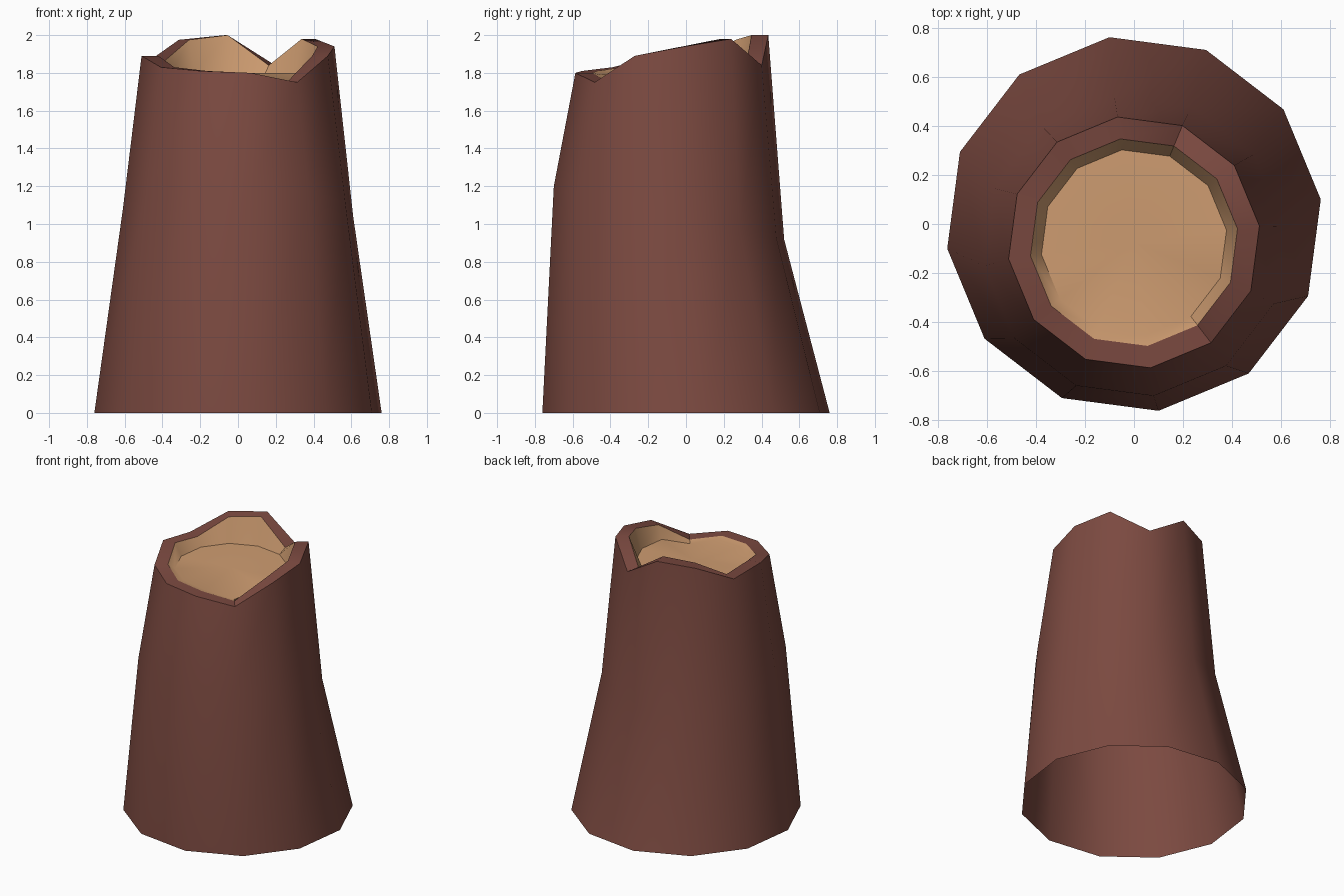
import bpy, bmesh, math

if "Cube" in bpy.data.objects:
    bpy.data.objects.remove(bpy.data.objects["Cube"])

N = 12
# broken rim heights, counter-clockwise from the right-hand vertex
RIM_Z = [1.94, 1.98, 1.84, 2.0, 1.975, 1.86, 1.89, 1.83, 1.81, 1.80, 1.75, 1.89]


def material(name, rgb):
    m = bpy.data.materials.new(name)
    m.diffuse_color = (*rgb, 1)
    m.use_nodes = True
    m.node_tree.nodes["Principled BSDF"].inputs["Base Color"].default_value = m.diffuse_color
    return m


bark = material("bark brown", (0.20, 0.068, 0.052))
wood = material("wood tan", (0.62, 0.335, 0.165))


def ring(bm, radius, cy, height, turn=7.5):
    """Twelve-sided ring; height(i, y) gives z for each vertex."""
    verts = []
    for i in range(N):
        a = math.radians(turn + i * 360 / N)
        y = cy + radius * math.sin(a)
        verts.append(bm.verts.new((radius * math.cos(a), y, height(i, y))))
    return verts


def bridge(bm, low, high):
    for i in range(N):
        j = (i + 1) % N
        bm.faces.new((low[i], low[j], high[j], high[i]))


def finish(bm, name, mat, angle):
    me = bpy.data.meshes.new(name)
    bm.to_mesh(me)
    bm.free()
    me.materials.append(mat)
    ob = bpy.data.objects.new(name, me)
    bpy.context.collection.objects.link(ob)
    bpy.ops.object.select_all(action='DESELECT')
    ob.select_set(True)
    bpy.context.view_layer.objects.active = ob
    bpy.ops.object.shade_smooth_by_angle(angle=math.radians(angle))


# Bark: open base, tilted middle ring, jagged top with a flat rim
bm = bmesh.new()
base = ring(bm, 0.767, 0, lambda i, y: 0)
middle = ring(bm, 0.615, -0.09, lambda i, y: 1.038 - 0.231 * y)
top = ring(bm, 0.515, -0.075, lambda i, y: RIM_Z[i])
rim = ring(bm, 0.425, -0.075, lambda i, y: RIM_Z[i])
for low, high in ((base, middle), (middle, top), (top, rim)):
    bridge(bm, low, high)
finish(bm, "bark", bark, 40)

# Wood: inner wall down to a sunken floor
bm = bmesh.new()
edge = ring(bm, 0.425, -0.075, lambda i, y: RIM_Z[i])
floor = ring(bm, 0.38, -0.075, lambda i, y: min(1.80, RIM_Z[i] - 0.01))
bridge(bm, edge, floor)
centre = bm.verts.new((0, -0.075, 1.80))
for i in range(N):
    bm.faces.new((floor[i], floor[(i + 1) % N], centre))
finish(bm, "wood_core", wood, 40)
